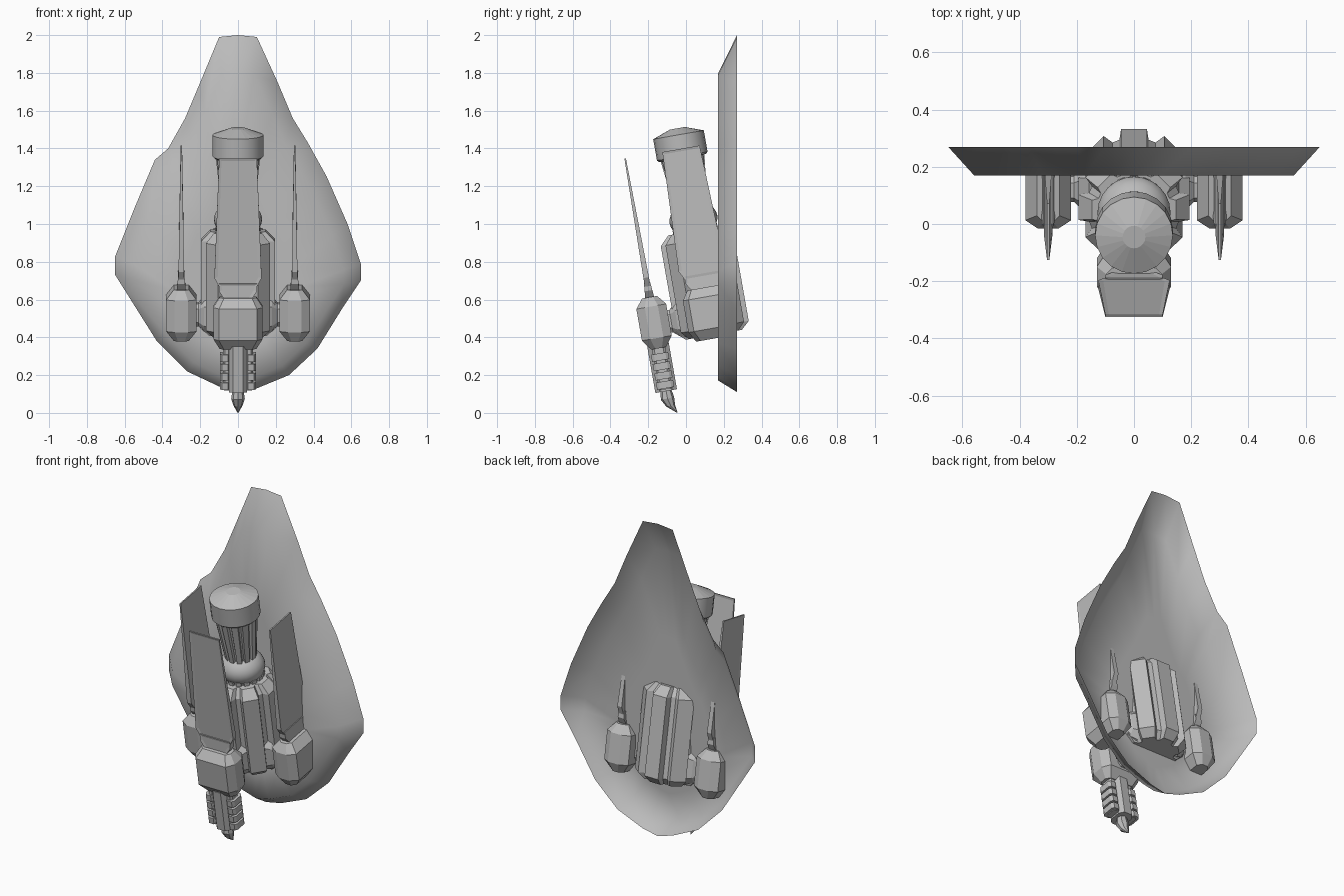
import bpy, bmesh, math
from mathutils import Matrix, Vector

cube = bpy.data.objects.get("Cube")
if cube:
    bpy.data.objects.remove(cube, do_unlink=True)

grey = bpy.data.materials.new("plain_grey")
grey.use_nodes = True
grey.diffuse_color = (0.5, 0.5, 0.5, 1)
grey.node_tree.nodes["Principled BSDF"].inputs["Base Color"].default_value = (0.5, 0.5, 0.5, 1)

# Everything but the shell shares one leaning axis
LEAN = Matrix.Translation((0, 0.22, 0)) @ Matrix.Rotation(math.radians(10), 4, "X")
ARM = 0.30
ARMS = {"front": 0, "left": 90, "right": -90}


def add(name, bm, matrix=LEAN, smooth=lambda f: False):
    for f in bm.faces:
        f.smooth = smooth(f)
    mesh = bpy.data.meshes.new(name)
    bm.to_mesh(mesh)
    bm.free()
    mesh.materials.append(grey)
    ob = bpy.data.objects.new(name, mesh)
    ob.matrix_world = matrix
    bpy.context.scene.collection.objects.link(ob)
    return ob


def loft(rings):
    """Closed skin through rings of equal length."""
    bm = bmesh.new()
    loops = [[bm.verts.new(p) for p in ring] for ring in rings]
    n = len(loops[0])
    for a, b in zip(loops, loops[1:]):
        for i in range(n):
            j = (i + 1) % n
            bm.faces.new((a[i], a[j], b[j], b[i]))
    bm.faces.new(loops[0])
    bm.faces.new(loops[-1])
    bmesh.ops.recalc_face_normals(bm, faces=bm.faces)
    return bm


def circle(n, r, z, y=0):
    return [(r * math.cos(2 * math.pi * i / n), y + r * math.sin(2 * math.pi * i / n), z)
            for i in range(n)]


def gear(teeth, outer, inner, z, top=0.29, foot=0.40):
    pts = []
    for i in range(teeth):
        for f, r in ((-foot, inner), (-top, outer), (top, outer), (foot, inner)):
            a = 2 * math.pi * (i + f) / teeth
            pts.append((r * math.cos(a), r * math.sin(a), z))
    return pts


def octagon(hx, hy, cx, cy):
    """Chamfered rectangle as 2D points."""
    q = [(hx, hy - cy), (hx - cx, hy)]
    q += [(-x, y) for x, y in reversed(q)]
    return q + [(-x, -y) for x, y in q]


# Teardrop shell: slanted rim at the back, flat floor towards the front
outline = [(0, .11), (.1, .13), (.27, .2), (.42, .34), (.55, .55), (.65, .7), (.65, .79),
           (.58, 1), (.47, 1.25), (.37, 1.43), (.29, 1.56), (.21, 1.75), (.1, 1.99),
           (0, 2), (-.1, 1.99), (-.2, 1.75), (-.28, 1.56), (-.37, 1.4), (-.44, 1.34),
           (-.55, 1.08), (-.65, .83), (-.65, .73), (-.43, .38), (-.27, .22), (-.1, .14)]
bm = bmesh.new()
loops = [[bm.verts.new((x * s, y, .55 + (z - .55) * s)) for x, z in outline]
         for s, y in ((1, .27), (.86, .17), (.5, .17))]
n = len(outline)
for a, b in zip(loops, loops[1:]):
    for i in range(n):
        j = (i + 1) % n
        bm.faces.new((a[i], a[j], b[j], b[i]))
hub = bm.verts.new((0, .17, .6))
for i in range(n):
    bm.faces.new((loops[-1][i], loops[-1][(i + 1) % n], hub))
bm.normal_update()
for f in bm.faces:
    if f.normal.y > 0:
        f.normal_flip()
add("teardrop_shell", bm, Matrix(), lambda f: True)

# Grooved main body with chamfered ends
add("grooved_body", loft([gear(8, .155, .13, .42), gear(8, .2, .165, .46),
                          gear(8, .2, .165, .93), gear(8, .15, .13, .98)]))

# Neck ring and round neck
add("neck_ring", loft([gear(16, .12, .108, .96), gear(16, .12, .108, 1.0)]))
bm = bmesh.new()
bmesh.ops.create_uvsphere(bm, u_segments=24, v_segments=14, radius=.128)
bmesh.ops.transform(bm, matrix=Matrix.Translation((0, 0, 1.04)) @ Matrix.Diagonal((1, 1, .75, 1)),
                    verts=bm.verts)
add("round_neck", bm, LEAN, lambda f: True)

# Fluted grip flaring up into the cap
add("fluted_grip", loft([gear(12, .085, .072, 1.08), gear(12, .122, .106, 1.4)]))
add("grip_cap", loft([circle(20, .125, 1.37), circle(20, .136, 1.38), circle(20, .136, 1.495),
                      circle(20, .04, 1.53)]),
    LEAN, lambda f: abs(f.normal.z) < .3)


def plate(half_outline, thick_low, thick_high):
    """Upright tapered plate on the front arm, with sunken panels."""
    pts = half_outline + [(-x, z) for x, z in reversed(half_outline)]
    low, high = half_outline[0][1], half_outline[-1][1]

    def side(sign):
        return [(x, -ARM + sign * (thick_low + (thick_high - thick_low) * (z - low) / (high - low)), z)
                for x, z in pts]
    bm = loft([side(-1), side(1)])
    big = [f for f in bm.faces if len(f.verts) == len(pts)]
    bmesh.ops.inset_individual(bm, faces=big, thickness=.018, depth=-.003)
    return bm


# Three arms: connector, pod, fin root and tall fin
for side, angle in ARMS.items():
    m = LEAN @ Matrix.Rotation(math.radians(angle), 4, "Z")

    rings = []
    for hx, hy, r in ((.09, .1, .14), (.07, .085, .18), (.045, .06, .21), (.045, .06, .25)):
        rings.append([(x, -r, .53 + z) for x, z in octagon(hx, hy, hx * .4, hy * .4)])
    add(side + "_connector", loft(rings), m)

    rings = []
    for sx, sy, z in ((.75, .5, .40), (1, 1, .455), (1, 1, .625), (.75, .5, .675)):
        rings.append([(x * sx, y * sy - ARM, z) for x, y in octagon(.13, .08, .03, .045)])
    add(side + "_pod", loft(rings), m)

    add(side + "_fin_root", plate([(.06, .65), (.1, .71), (.1, .75)], .026, .017), m)
    add(side + "_fin", plate([(.055, .65), (.125, .78), (.1, 1.42)], .017, .004), m)

# Spike under the front pod: core, side ribs and curved tip
core = [(x, y - ARM, 0) for x, y in octagon(.048, .058, .022, .025)]
add("spike_core", loft([[(x, y, z) for x, y, _ in core] for z in (.17, .42)]))
for side, sign in (("left", 1), ("right", -1)):
    for i in range(4):
        z = .185 + i * .05
        rings = [[(sign * (.07 + x), y - ARM, h) for x, y in octagon(.026, .046, .01, .015)]
                 for h in (z, z + .038)]
        add(f"spike_{side}_rib_{i + 1}", loft(rings))
    rings = [[(sign * (.06 + x), y - ARM, h) for x, y in octagon(.02, .036, .01, .012)]
             for h in (.18, .40)]
    add(f"spike_{side}_rail", loft(rings))
add("spike_tip", loft([circle(8, .028, .18, -ARM), circle(8, .036, .13, -ARM),
                       circle(8, .024, .09, -.29), circle(8, .002, .047, -.262)]))
